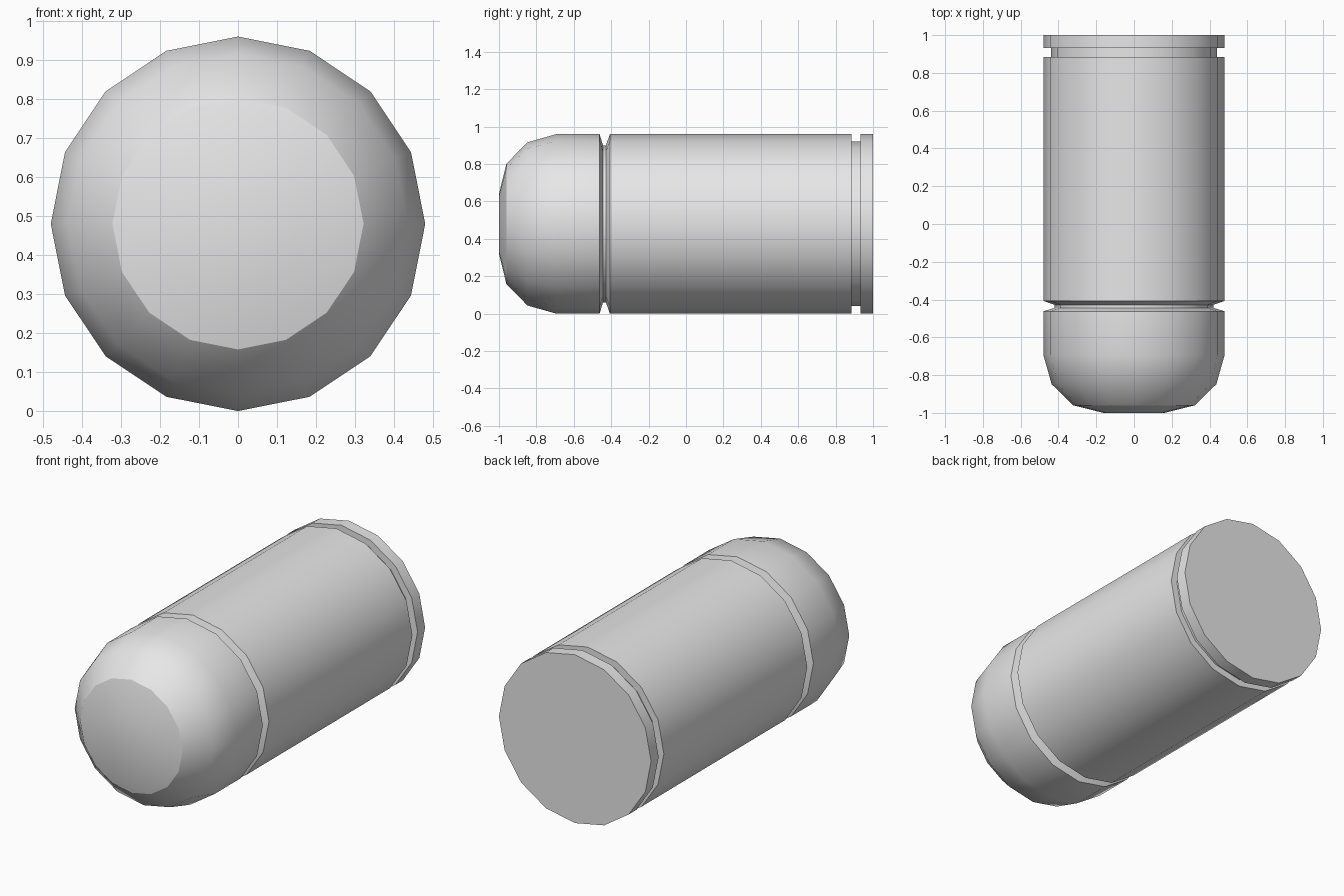
import bpy, bmesh, math

if "Cube" in bpy.data.objects:
    bpy.data.objects.remove(bpy.data.objects["Cube"])

SIDES = 16
RADIUS = 0.48

# Lathe profile from the blunt nose to the flat base: (y, radius)
profile = [
    (-1.0, 0.16), (-0.96, 0.322), (-0.848, 0.436), (-0.693, RADIUS),  # rounded nose
    (-0.462, RADIUS), (-0.444, 0.42), (-0.428, 0.42), (-0.407, RADIUS),  # tapered groove
    (0.885, RADIUS), (0.885, 0.44), (0.932, 0.44), (0.932, RADIUS),  # square groove
    (1.0, RADIUS),  # base rim
]

mat = bpy.data.materials.new("plain grey")
mat.diffuse_color = (0.8, 0.8, 0.8, 1)
mat.use_nodes = True
mat.node_tree.nodes["Principled BSDF"].inputs["Base Color"].default_value = mat.diffuse_color

# Revolve the profile around the y axis
bm = bmesh.new()
rings = []
for y, r in profile:
    rings.append([bm.verts.new((r * math.sin(math.tau * i / SIDES), y,
                                RADIUS + r * math.cos(math.tau * i / SIDES)))
                  for i in range(SIDES)])
for a, b in zip(rings, rings[1:]):
    for i in range(SIDES):
        j = (i + 1) % SIDES
        bm.faces.new((a[i], a[j], b[j], b[i]))

# Flat nose and base caps
bm.faces.new(rings[0])
bm.faces.new(rings[-1])
bmesh.ops.recalc_face_normals(bm, faces=bm.faces)

mesh = bpy.data.meshes.new("cartridge_body")
bm.to_mesh(mesh)
bm.free()
mesh.materials.append(mat)
body = bpy.data.objects.new("cartridge_body", mesh)
bpy.context.collection.objects.link(body)

# Smooth shading, keeping groove and nose edges sharp
bpy.context.view_layer.objects.active = body
body.select_set(True)
bpy.ops.object.shade_smooth_by_angle(angle=math.radians(30))
